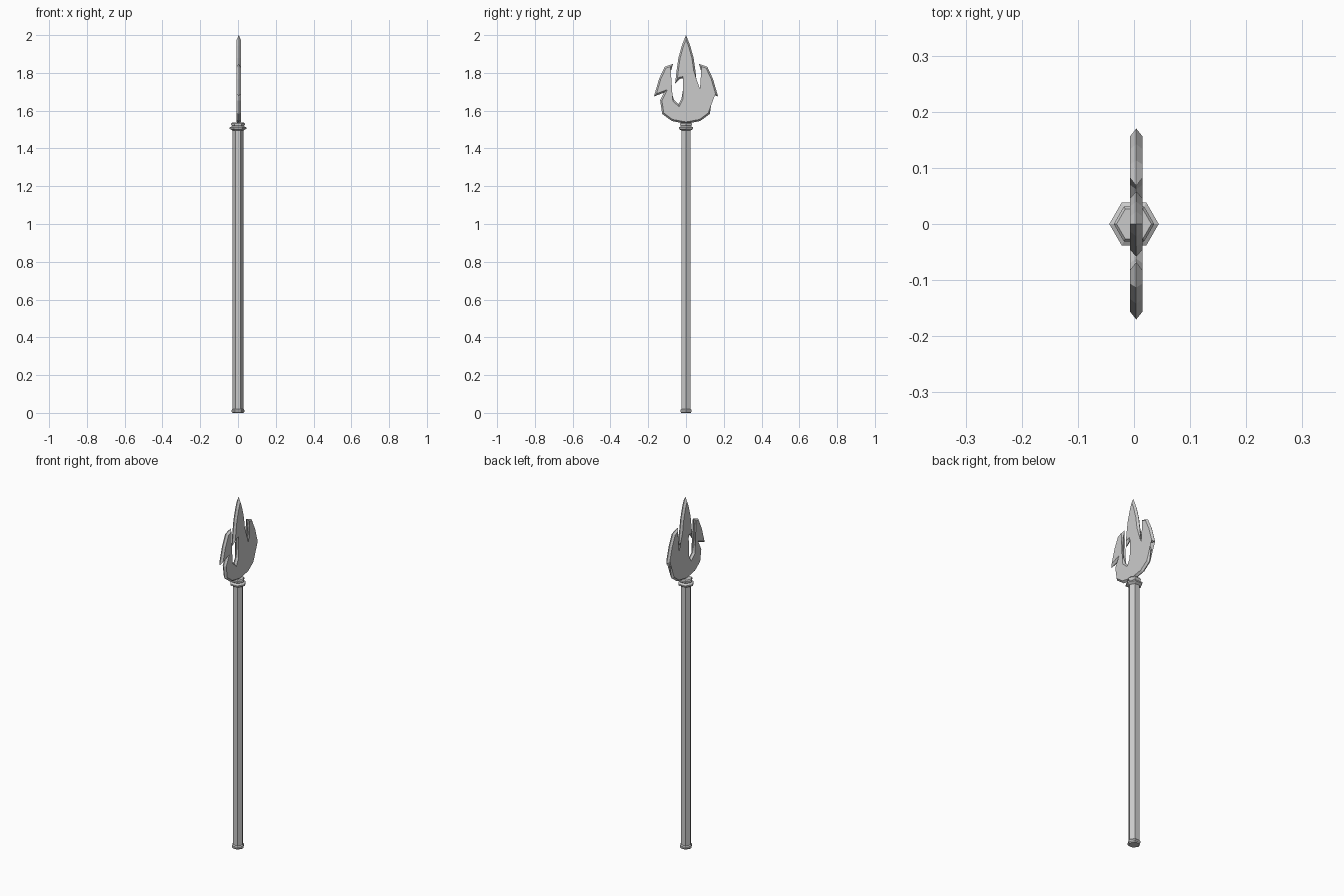
import bpy, bmesh, math
from mathutils import Vector

if "Cube" in bpy.data.objects:
    bpy.data.objects.remove(bpy.data.objects["Cube"])


def finish(bm, name):
    bmesh.ops.recalc_face_normals(bm, faces=bm.faces)
    mesh = bpy.data.meshes.new(name)
    bm.to_mesh(mesh)
    bm.free()
    obj = bpy.data.objects.new(name, mesh)
    bpy.context.collection.objects.link(obj)
    return obj


def hex_lathe(name, profile):
    """Six-sided turned part from (radius, z) pairs, corners on the x axis."""
    bm = bmesh.new()
    rings = []
    for r, z in profile:
        rings.append([bm.verts.new((r * math.cos(i * math.pi / 3),
                                    r * math.sin(i * math.pi / 3), z)) for i in range(6)])
    for a, b in zip(rings, rings[1:]):
        for i in range(6):
            j = (i + 1) % 6
            bm.faces.new((a[i], a[j], b[j], b[i]))
    bm.faces.new(rings[0])
    bm.faces.new(rings[-1])
    return finish(bm, name)


def inset(points, d):
    """Mitred inward offset of a clockwise outline."""
    out = []
    n = len(points)
    for i, p in enumerate(points):
        e1 = (p - points[i - 1]).normalized()
        e2 = (points[(i + 1) % n] - p).normalized()
        n1, n2 = Vector((e1.y, -e1.x)), Vector((e2.y, -e2.x))
        m = (n1 + n2).normalized()
        out.append(p + m * d * min(1 / max(m.dot(n1), 0.01), 3.2))
    return out


def bevelled_plate(name, points, x, half, d):
    """Flat plate in the yz plane whose rim is ground to a sharp edge."""
    bm = bmesh.new()
    rim = [bm.verts.new((x, p.x, p.y)) for p in points]
    for s in (-1, 1):
        face = [bm.verts.new((x + s * half, p.x, p.y)) for p in inset(points, d)]
        bm.faces.new(face)
        for i in range(len(rim)):
            j = (i + 1) % len(rim)
            bm.faces.new((rim[i], rim[j], face[j], face[i]))
    bmesh.ops.triangulate(bm, faces=[f for f in bm.faces if len(f.verts) > 4])
    return finish(bm, name)


# Shaft and its collars
hex_lathe("shaft", [(0.029, 0.01), (0.029, 1.51)])
hex_lathe("base_collar", [(0.029, 0), (0.034, 0.006), (0.034, 0.015), (0.029, 0.021)])
hex_lathe("top_collar", [(0.029, 1.495), (0.044, 1.504), (0.044, 1.511), (0.031, 1.518),
                         (0.036, 1.525), (0.036, 1.532), (0.031, 1.538)])

# Three-pronged head: right half of the outline, clockwise from the tip
half = [(0.022, 1.945), (0.04, 1.88), (0.05, 1.81), (0.058, 1.742),   # centre blade
        (0.034, 1.768), (0.014, 1.772), (0.016, 1.71), (0.024, 1.665), (0.039, 1.635),  # stem
        (0.062, 1.655), (0.078, 1.70), (0.083, 1.76), (0.08, 1.81), (0.068, 1.848),     # arm inside
        (0.113, 1.832), (0.142, 1.77), (0.17, 1.675),                 # arm outside, barb
        (0.117, 1.695), (0.137, 1.655), (0.126, 1.583), (0.075, 1.545)]  # bowl
outline = [(0, 2.0)] + half + [(0, 1.531)] + [(-y, z) for y, z in reversed(half)]
bevelled_plate("trident_head", [Vector(p) for p in outline], 0.004, 0.011, 0.009)
